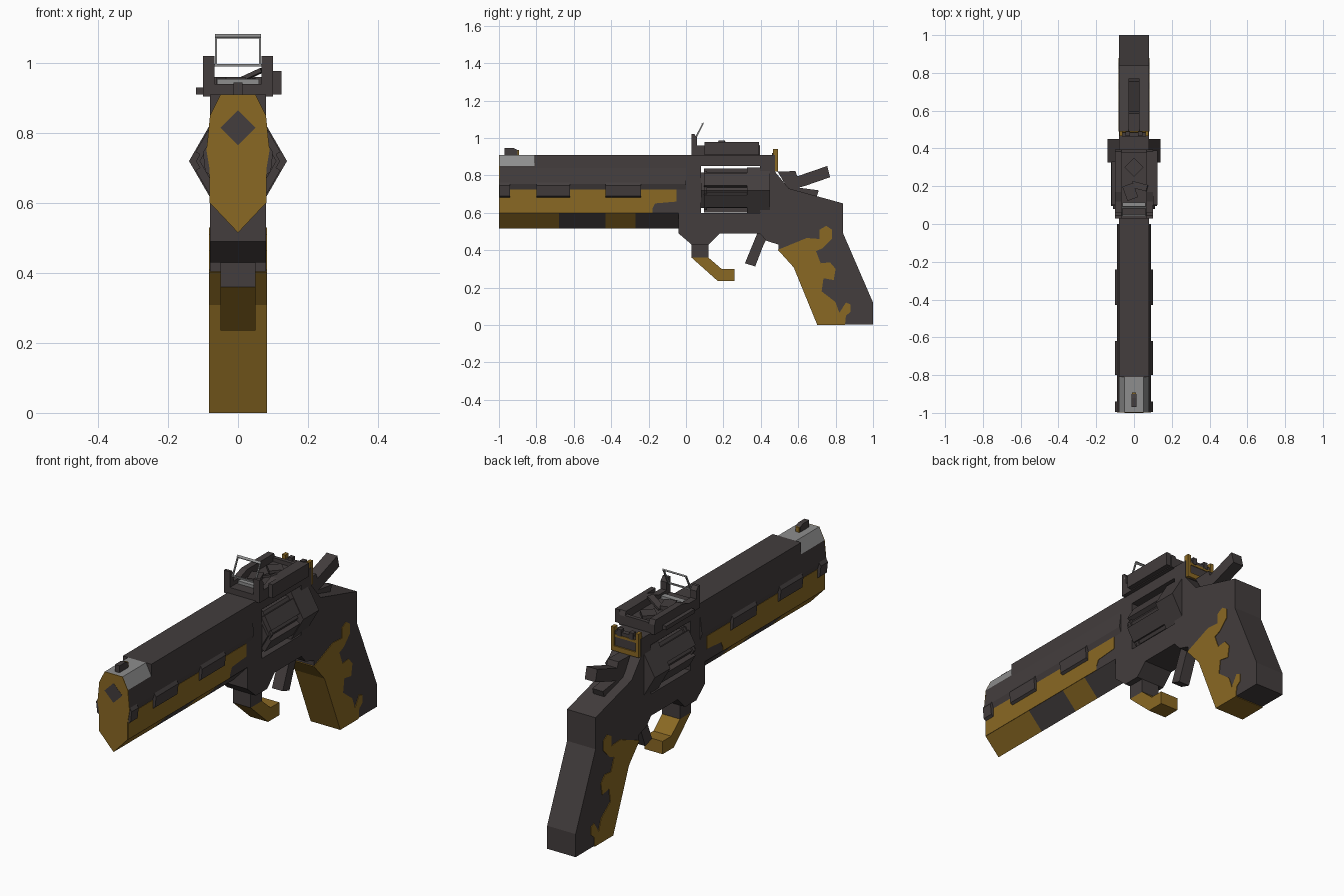
import bpy, bmesh, math
from mathutils import Matrix

if "Cube" in bpy.data.objects:
    bpy.data.objects.remove(bpy.data.objects["Cube"])


def material(name, rgb):
    m = bpy.data.materials.new(name)
    m.use_nodes = True
    m.diffuse_color = (*rgb, 1)
    m.node_tree.nodes["Principled BSDF"].inputs["Base Color"].default_value = (*rgb, 1)
    return m


DARK = material("dark gunmetal", (0.056, 0.047, 0.047))
GOLD = material("old gold", (0.255, 0.14, 0.017))
SILVER = material("silver", (0.27, 0.27, 0.27))


def prism(name, pts, axis, lo, hi, mat):
    """Extrude a profile: axis 'x' takes (y, z) points, axis 'y' takes (x, z) points."""
    bm = bmesh.new()
    rings = []
    for d in (lo, hi):
        rings.append([bm.verts.new((d, a, b) if axis == "x" else (a, d, b)) for a, b in pts])
    bm.faces.new(rings[0])
    bm.faces.new(rings[1])
    n = len(pts)
    for i in range(n):
        j = (i + 1) % n
        bm.faces.new((rings[0][i], rings[0][j], rings[1][j], rings[1][i]))
    bmesh.ops.recalc_face_normals(bm, faces=bm.faces)
    me = bpy.data.meshes.new(name)
    bm.to_mesh(me)
    bm.free()
    me.materials.append(mat)
    ob = bpy.data.objects.new(name, me)
    bpy.context.collection.objects.link(ob)
    return ob


def box(name, x, y, z, mat):
    return prism(name, [(y[0], z[0]), (y[1], z[0]), (y[1], z[1]), (y[0], z[1])], "x", x[0], x[1], mat)


def slab(name, pts, half, mat):
    return prism(name, pts, "x", -half, half, mat)


def sym(pts):
    """Mirror right-hand (x, z) points to a closed profile."""
    return pts + [(-x, z) for x, z in reversed(pts) if x > 0]


def tilted(name, loc, size, rot, mat):
    h = [s / 2 for s in size]
    ob = box(name, (-h[0], h[0]), (-h[1], h[1]), (-h[2], h[2]), mat)
    ob.location = loc
    ob.rotation_euler = [math.radians(a) for a in rot]
    return ob


# Barrel body, chamfered silver muzzle top and gold muzzle face
box("barrel", (-.08, .08), (-.81, -.04), (.6, .91), DARK)
box("barrel_front", (-.08, .08), (-.996, -.81), (.6, .85), DARK)
prism("muzzle_top", sym([(.08, .85), (.05, .91)]), "y", -.996, -.81, SILVER)
prism("muzzle_face", sym([(0, .515), (.08, .6), (.08, .69), (.09, .75), (.08, .85), (.05, .91)]),
      "y", -.999, -.995, GOLD)
prism("muzzle_diamond", [(0, .765), (.05, .815), (0, .865), (-.05, .815)], "y", -1, -.998, DARK)

# V-shaped underside in alternating colours
for lo, hi, mat in ((-.996, -.68, GOLD), (-.68, -.43, DARK), (-.43, -.27, GOLD), (-.27, -.04, DARK)):
    prism("barrel_keel", [(0, .515), (.08, .6), (-.08, .6)], "y", lo, hi, mat)

# Gold band along the barrel sides, with the stepped rear end
slab("barrel_band", [(-.997, .6), (-.18, .6), (-.18, .62), (-.165, .65), (-.05, .66), (-.05, .725), (-.997, .725)],
     .082, GOLD)

# Side ridge and the hanging tabs
prism("side_ridge", sym([(.08, .725), (.09, .755), (.08, .84)]), "y", -.996, .0, DARK)
for lo, hi in ((-.996, -.94), (-.80, -.62), (-.43, -.24)):
    prism("side_tab", sym([(.08, .68), (.094, .69), (.1, .745), (.08, .775)]), "y", lo, hi, DARK)

# Frame around the cylinder window
box("frame_front", (-.08, .08), (-.04, .08), (.49, .91), DARK)
box("top_strap", (-.08, .08), (.08, .395), (.85, .91), DARK)
box("bottom_strap", (-.08, .08), (.08, .395), (.49, .6), DARK)
slab("frame_and_grip", [(.395, .91), (.475, .91), (.475, .82), (.55, .73), (.84, .65), (.84, .49), (1, .12),
                        (1, .003), (.705, .003), (.58, .31), (.495, .4), (.495, .43), (.43, .45), (.395, .49)],
     .08, DARK)
slab("grip_gold", [(.491, .402), (.576, .308), (.702, 0), (.85, 0), (.855, .05), (.88, .07), (.88, .11),
                   (.855, .12), (.82, .065), (.80, .12), (.79, .13), (.725, .18), (.735, .25), (.79, .24),
                   (.80, .30), (.77, .335), (.72, .33), (.695, .395), (.73, .41), (.78, .46), (.78, .51),
                   (.75, .53), (.715, .51), (.715, .46), (.645, .465)], .083, GOLD)

# Hexagonal cylinder with six raised chamber ribs and a wider rear ring
CZ = .72


def hexagon(r):
    return [(r * math.cos(i * math.pi / 3), CZ + r * math.sin(i * math.pi / 3)) for i in range(6)]


prism("cylinder_core", hexagon(.11), "y", .08, .33, DARK)
prism("cylinder_front_ring", hexagon(.12), "y", .095, .112, DARK)
prism("cylinder_rear_ring", hexagon(.14), "y", .325, .45, DARK)
for i in range(6):
    rib = box("chamber_rib", (.08, .118), (.095, .325), (-.038, .038), DARK)
    turn = Matrix.Rotation(-math.radians(30 + 60 * i), 4, "Y")
    rib.data.transform(Matrix.Translation((0, 0, CZ)) @ turn)

# Trigger guard and trigger
slab("guard_base", [(-.04, .49), (.03, .43), (.12, .43), (.18, .49)], .08, DARK)
box("guard_stem", (-.05, .05), (.03, .12), (.36, .43), DARK)
slab("guard_hook", [(.03, .36), (.12, .36), (.19, .3), (.26, .3), (.26, .235), (.17, .235)], .05, GOLD)
slab("trigger", [(.385, .5), (.315, .33), (.37, .313), (.415, .43), (.45, .5)], .03, DARK)

# Hammer
slab("hammer", [(.49, .82), (.585, .823), (.595, .795), (.755, .85), (.77, .79), (.64, .745), (.55, .72)], .03, DARK)
slab("hammer_foot", [(.56, .74), (.71, .72), (.70, .69), (.6, .69)], .03, DARK)

# Rear sight: dark plate in a gold notched frame
box("rear_sight_plate", (-.06, .06), (.46, .485), (.82, .92), DARK)
box("rear_sight_base", (-.078, .078), (.465, .492), (.82, .845), GOLD)
for s in (-1, 1):
    box("rear_sight_post", sorted((s * .078, s * .06)), (.465, .492), (.82, .94), GOLD)
    box("rear_sight_tooth", sorted((s * .045, s * .022)), (.465, .49), (.9, .935), DARK)
box("rear_sight_line", (-.06, .06), (.48, .488), (.89, .903), GOLD)

# Front sight
slab("front_sight", [(-.97, .91), (-.9, .91), (-.9, .935), (-.92, .945), (-.97, .945)], .013, DARK)
box("front_sight_dot", (-.011, .011), (-.9, -.893), (.91, .935), GOLD)

# Sight tray on the top strap
box("tray_floor", (-.1, .1), (.03, .395), (.905, .94), DARK)
for s in (-1, 1):
    slab_pts = [(.03, .94), (.395, .94), (.395, .955), (.385, .978), (.17, .978), (.12, .96), (.06, .96),
                (.06, 1), (.045, 1.02), (.03, 1.02)]
    prism("tray_rail", slab_pts, "x", s * .067, s * .1, DARK)
box("tray_side_block", (.1, .125), (.1, .39), (.91, .978), DARK)
box("tray_left_strip", (-.12, -.1), (.1, .33), (.91, .93), DARK)
box("tray_back", (-.067, .067), (.375, .395), (.93, .96), DARK)

# Loose mechanism inside the tray
tilted("mechanism_diamond", (0, .3, .945), (.07, .07, .025), (0, 0, 45), DARK)
tilted("mechanism_lever", (.03, .2, .962), (.09, .035, .012), (0, -24, -15), DARK)
tilted("mechanism_block", (-.02, .17, .948), (.06, .08, .025), (0, 0, 20), DARK)
tilted("mechanism_bar", (0, .1, .945), (.12, .03, .02), (0, 0, 0), SILVER)

# Slanted wire reticle frame
slab("reticle_top", [(.083, 1.075), (.092, 1.083), (.096, 1.077), (.087, 1.07)], .066, SILVER)
slab("reticle_bottom", [(.043, .99), (.051, .99), (.051, .997), (.043, .997)], .1, SILVER)
for s in (-1, 1):
    prism("reticle_side", [(.043, .992), (.051, .99), (.095, 1.077), (.088, 1.08)], "x", s * .06, s * .066, SILVER)
